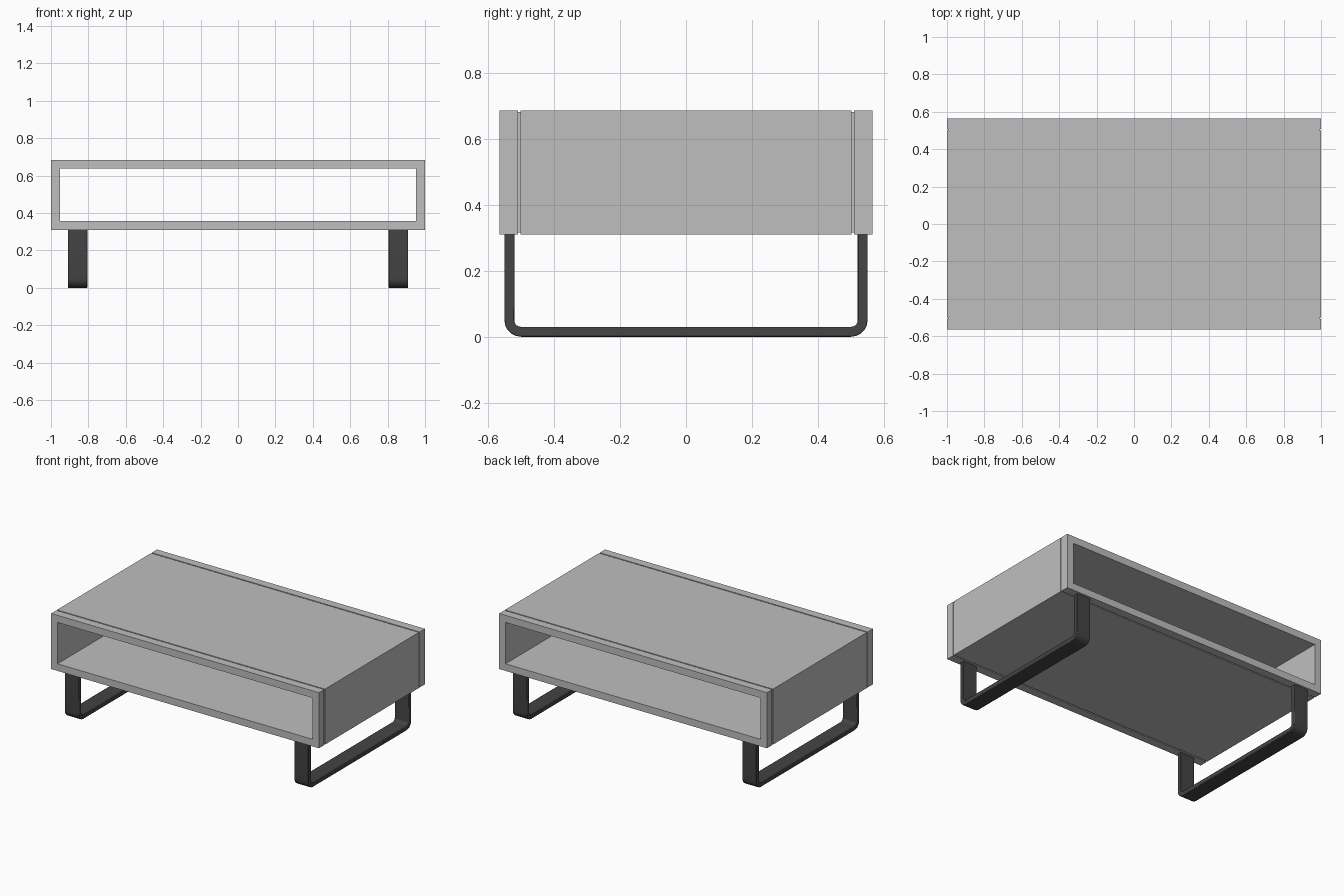
import bpy
import bmesh
from math import sin, cos, pi

cube = bpy.data.objects.get("Cube")
if cube:
    bpy.data.objects.remove(cube, do_unlink=True)


def material(name, value):
    mat = bpy.data.materials.new(name)
    mat.use_nodes = True
    colour = (value, value, value, 1)
    mat.diffuse_color = colour
    mat.node_tree.nodes["Principled BSDF"].inputs["Base Color"].default_value = colour
    return mat


def finish(bm, name, mat):
    bmesh.ops.recalc_face_normals(bm, faces=bm.faces)
    mesh = bpy.data.meshes.new(name)
    bm.to_mesh(mesh)
    bm.free()
    mesh.materials.append(mat)
    obj = bpy.data.objects.new(name, mesh)
    bpy.context.collection.objects.link(obj)
    return obj


def bridge_rings(bm, rings, closed):
    """Join successive four-point rings with quads."""
    count = len(rings)
    for i in range(count if closed else count - 1):
        a, b = rings[i], rings[(i + 1) % count]
        for k in range(4):
            n = (k + 1) % 4
            bm.faces.new((a[k], a[n], b[n], b[k]))


grey = material("light grey panel", 0.52)
black = material("dark metal", 0.058)

# Open-ended box shell: rectangular rings swept in y, with shallow grooves
BOTTOM, TOP, DEPTH, WALL = 0.31, 0.685, 0.565, 0.048
GROOVE_Y, GROOVE_HALF, GROOVE_DEPTH = 0.505, 0.004, 0.005
front_part = [(-DEPTH, 0), (-GROOVE_Y - GROOVE_HALF, 0),
              (-GROOVE_Y - GROOVE_HALF, GROOVE_DEPTH),
              (-GROOVE_Y + GROOVE_HALF, GROOVE_DEPTH),
              (-GROOVE_Y + GROOVE_HALF, 0)]
stations = front_part + [(-y, inset) for y, inset in reversed(front_part)]
stations += [(DEPTH, WALL), (-DEPTH, WALL)]

bm = bmesh.new()
rings = []
for y, inset in stations:
    x, low, high = 1 - inset, BOTTOM + inset, TOP - inset
    rings.append([bm.verts.new(p) for p in
                  ((-x, y, low), (x, y, low), (x, y, high), (-x, y, high))])
bridge_rings(bm, rings, closed=True)
finish(bm, "shelf_box", grey)

# U-shaped flat-bar legs with rounded corners
HALF_SPAN, BAR, RADIUS, STEPS = 0.55, 0.03, 0.05, 5
half_path = [(HALF_SPAN, BOTTOM + 0.01, 1, 0)]
for i in range(STEPS + 1):
    angle = pi / 2 * i / STEPS
    ny, nz = cos(angle), -sin(angle)
    half_path.append((HALF_SPAN - RADIUS + RADIUS * ny,
                      RADIUS + RADIUS * nz, ny, nz))
path = half_path + [(-y, z, -ny, nz) for y, z, ny, nz in reversed(half_path)]

for name, x0, x1 in (("left_leg", 0.805, 0.91), ("right_leg", -0.91, -0.805)):
    bm = bmesh.new()
    rings = []
    for y, z, ny, nz in path:
        inner = (y - BAR * ny, z - BAR * nz)
        rings.append([bm.verts.new(p) for p in
                      ((x0, y, z), (x1, y, z), (x1, *inner), (x0, *inner))])
    bridge_rings(bm, rings, closed=False)
    bm.faces.new(rings[0])
    bm.faces.new(rings[-1])
    leg = finish(bm, name, black)
    bevel = leg.modifiers.new("soft edges", "BEVEL")
    bevel.width = 0.003
    bevel.segments = 2
    bevel.limit_method = "ANGLE"
    bevel.angle_limit = 0.8
    bpy.ops.object.select_all(action="DESELECT")
    leg.select_set(True)
    bpy.context.view_layer.objects.active = leg
    bpy.ops.object.shade_smooth_by_angle()
